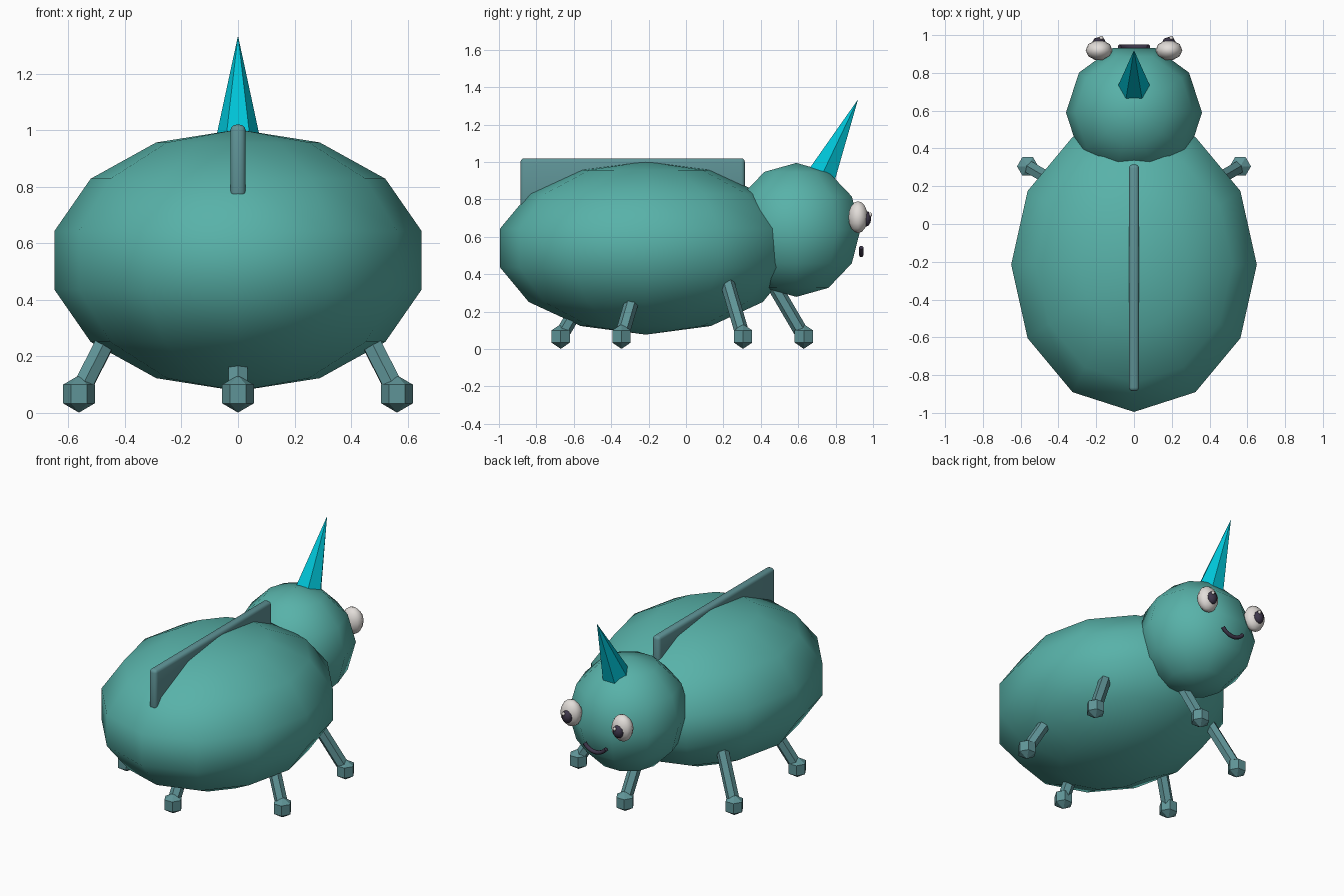
import bpy, bmesh, math
from mathutils import Vector, Matrix

if "Cube" in bpy.data.objects:
    bpy.data.objects.remove(bpy.data.objects["Cube"])


def material(name, r, g, b):
    m = bpy.data.materials.new(name)
    lin = [((c / 255 + 0.055) / 1.055) ** 2.4 if c > 10 else c / 255 / 12.92 for c in (r, g, b)]
    m.diffuse_color = (*lin, 1)
    m.use_nodes = True
    m.node_tree.nodes["Principled BSDF"].inputs["Base Color"].default_value = m.diffuse_color
    return m


TEAL = material("teal skin", 88, 178, 169)
GREY = material("grey teal", 95, 148, 151)
CYAN = material("bright cyan", 0, 196, 215)
WHITE = material("eye white", 226, 221, 217)
DARK = material("dark violet", 62, 55, 75)


def finish(name, bm, mat, smooth=False):
    bmesh.ops.recalc_face_normals(bm, faces=bm.faces[:])
    mesh = bpy.data.meshes.new(name)
    bm.to_mesh(mesh)
    bm.free()
    mesh.materials.append(mat)
    for p in mesh.polygons:
        p.use_smooth = smooth
    obj = bpy.data.objects.new(name, mesh)
    bpy.context.collection.objects.link(obj)
    return obj


def ball(name, center, radii, segs, rings, mat, smooth=True, turn=0.0):
    """Globe of stacked rings, with a vertex on the +x axis."""
    bm = bmesh.new()
    loops = []
    for i in range(1, rings):
        t = math.pi * i / rings
        loops.append([bm.verts.new((math.sin(t) * math.cos(2 * math.pi * j / segs + turn),
                                    math.sin(t) * math.sin(2 * math.pi * j / segs + turn),
                                    math.cos(t))) for j in range(segs)])
    top, bottom = bm.verts.new((0, 0, 1)), bm.verts.new((0, 0, -1))
    for j in range(segs):
        k = (j + 1) % segs
        bm.faces.new((top, loops[0][j], loops[0][k]))
        bm.faces.new((bottom, loops[-1][k], loops[-1][j]))
        for a, b in zip(loops, loops[1:]):
            bm.faces.new((a[j], b[j], b[k], a[k]))
    for v in bm.verts:
        v.co = Vector([c + r * p for c, r, p in zip(center, radii, v.co)])
    return finish(name, bm, mat, smooth)


def rod(name, start, end, r1, r2, sides, mat, turn=0.0):
    """Straight prism or cone between two points."""
    a, b = Vector(start), Vector(end)
    d = b - a
    bm = bmesh.new()
    rot = Vector((0, 0, 1)).rotation_difference(d).to_matrix().to_4x4()
    base = [Vector((math.cos(2 * math.pi * i / sides + turn),
                    math.sin(2 * math.pi * i / sides + turn), 0)) for i in range(sides)]
    low = [bm.verts.new(a + rot @ (p * r1)) for p in base]
    high = [bm.verts.new(b + rot @ (p * r2)) for p in base] if r2 else [bm.verts.new(b)] * sides
    bm.faces.new(low)
    if r2:
        bm.faces.new(high)
    for i in range(sides):
        k = (i + 1) % sides
        bm.faces.new((low[i], low[k], high[k], high[i]) if r2 else (low[i], low[k], high[0]))
    return finish(name, bm, mat)


# Body and head
ball("body", (0, -0.215, 0.54), (0.667, 0.80, 0.463), 12, 7, TEAL)
ball("head", (0, 0.59, 0.637), (0.36, 0.36, 0.358), 10, 6, TEAL)

# Horn leaning over the face
rod("horn", (0, 0.731, 0.94), (0, 0.92, 1.335), 0.085, 0, 6, CYAN)

# Back fin
bm = bmesh.new()
bmesh.ops.create_cube(bm, size=1, matrix=Matrix.Translation((0, -0.285, 0.89))
                      @ Matrix.Diagonal((0.054, 1.2, 0.26, 1)))
bmesh.ops.bevel(bm, geom=bm.edges[:], offset=0.02, segments=3, profile=0.5, affect='EDGES')
finish("back_fin", bm, GREY, True)
fin = bpy.data.objects["back_fin"]

# Six legs in a ring, each with a round foot
for i in range(6):
    a = math.radians(60 * i - 90)
    out = Vector((math.cos(a), math.sin(a), 0))
    middle = Vector((0, -0.02, 0))
    foot = middle + out * 0.65 + Vector((0, 0, 0.067))
    hip = middle + out * 0.42 + Vector((0, 0, 0.46))
    rod(f"leg_{i + 1}", foot, hip, 0.038, 0.038, 6, GREY, a)
    ball(f"foot_{i + 1}", foot, (0.065, 0.065, 0.066), 6, 3, GREY, False)

# Eyes with pupils and glints
for side, s in (("left", -1), ("right", 1)):
    x = 0.185 * s
    ball(f"{side}_eye", (x, 0.92, 0.705), (0.071, 0.054, 0.085), 10, 8, WHITE)
    ball(f"{side}_pupil", (x, 0.963, 0.697), (0.036, 0.027, 0.042), 8, 6, DARK)
    ball(f"{side}_glint", (x + 0.012, 0.985, 0.718), (0.012, 0.012, 0.012), 6, 4, WHITE)

# Smile: arc swept with a round section
curve = bpy.data.curves.new("smile_path", 'CURVE')
curve.dimensions = '3D'
curve.bevel_depth = 0.013
curve.bevel_resolution = 1
curve.use_fill_caps = True
spline = curve.splines.new('POLY')
spline.points.add(8)
for i, p in enumerate(spline.points):
    t = math.radians(-54 + 108 * i / 8)
    p.co = (0.096 * math.sin(t), 0.937, 0.599 - 0.096 * math.cos(t), 1)
curve.materials.append(DARK)
smile = bpy.data.objects.new("smile", curve)
bpy.context.collection.objects.link(smile)
